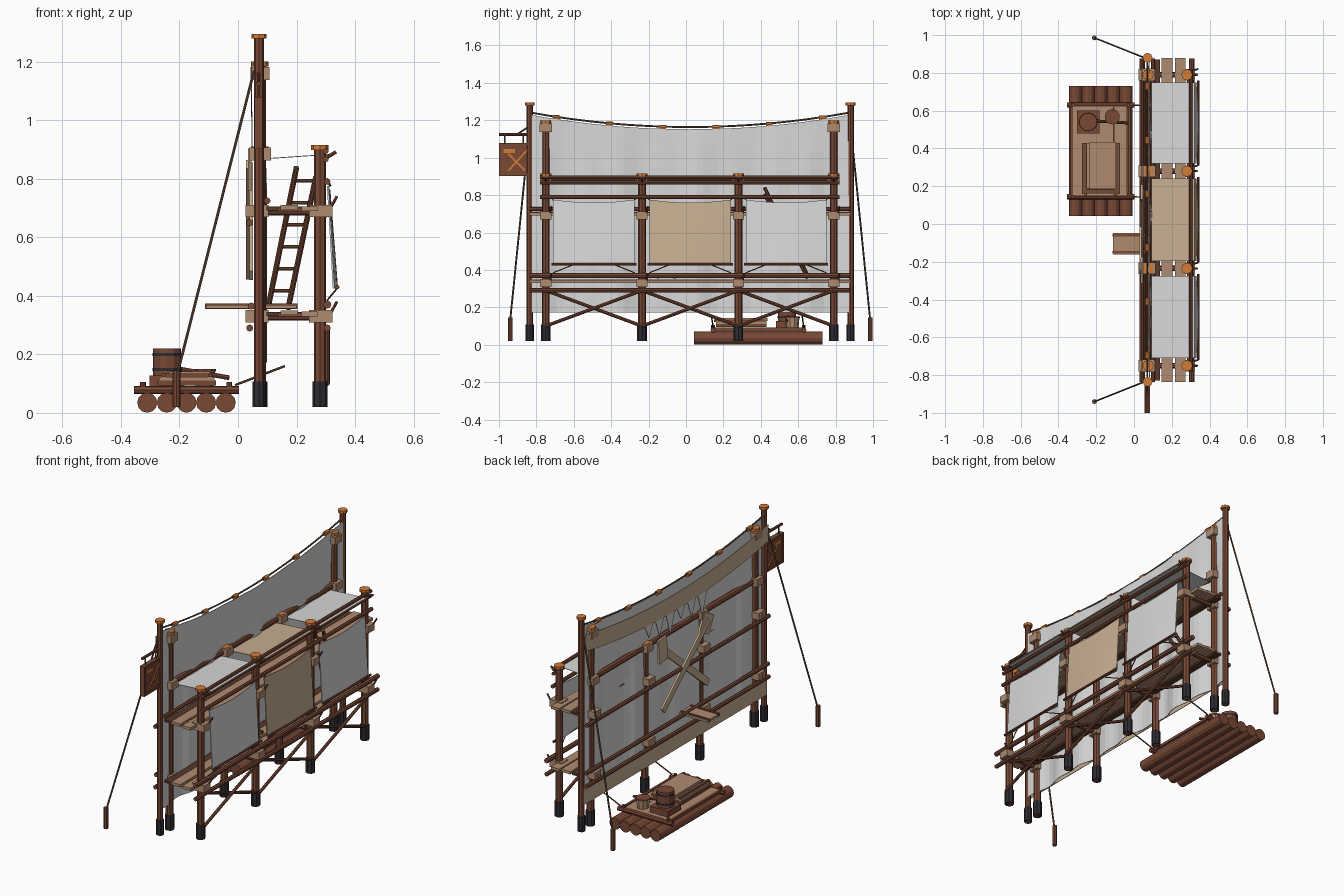
import bpy, bmesh, math
from mathutils import Vector, Matrix

if "Cube" in bpy.data.objects:
    bpy.data.objects.remove(bpy.data.objects["Cube"])


def material(name, r, g, b):
    m = bpy.data.materials.new(name)
    m.use_nodes = True
    m.diffuse_color = (r, g, b, 1)
    m.node_tree.nodes["Principled BSDF"].inputs["Base Color"].default_value = (r, g, b, 1)
    return m


WOOD = material("red brown wood", .19, .065, .036)
DARK = material("dark wood", .1, .04, .025)
PALE = material("pale wood", .43, .26, .16)
CUT = material("orange cut wood", .66, .2, .04)
GREY = material("grey cloth", .69, .69, .69)
TAN = material("tan cloth", .58, .43, .29)
IRON = material("black iron", .025, .025, .032)
ROPE = material("rope", .14, .08, .046)


def finish(name, bm, mat):
    bmesh.ops.recalc_face_normals(bm, faces=bm.faces)
    me = bpy.data.meshes.new(name)
    bm.to_mesh(me)
    bm.free()
    me.materials.append(mat)
    ob = bpy.data.objects.new(name, me)
    bpy.context.collection.objects.link(ob)
    return ob


def rod(name, a, b, r, mat, sides=8, r2=None):
    """Round timber or rope from a to b."""
    a, b = Vector(a), Vector(b)
    bm = bmesh.new()
    bmesh.ops.create_cone(bm, cap_ends=True, segments=sides, radius1=r,
                          radius2=r if r2 is None else r2, depth=(b - a).length)
    turn = (b - a).to_track_quat('Z', 'Y').to_matrix().to_4x4()
    bm.transform(Matrix.Translation((a + b) / 2) @ turn)
    return finish(name, bm, mat)


def box(name, c, size, mat):
    bm = bmesh.new()
    bmesh.ops.create_cube(bm, size=1)
    bm.transform(Matrix.Translation(c) @ Matrix.Diagonal((*size, 1)))
    return finish(name, bm, mat)


def board(name, a, b, width, thick, mat):
    """Board from a to b, its thickness facing x."""
    a, b = Vector(a), Vector(b)
    z = (b - a).normalized()
    x = (Vector((1, 0, 0)) - z * z.x).normalized()
    axes = Matrix((x, z.cross(x), z)).transposed().to_4x4()
    bm = bmesh.new()
    bmesh.ops.create_cube(bm, size=1)
    bm.transform(Matrix.Translation((a + b) / 2) @ axes
                 @ Matrix.Diagonal((thick, width, (b - a).length, 1)))
    return finish(name, bm, mat)


def cloth(name, point, nu, nv, mat, thick=.004):
    """Sheet with surface point(u, v), u and v from 0 to 1."""
    bm = bmesh.new()
    grid = [[bm.verts.new(point(i / nu, j / nv)) for j in range(nv + 1)] for i in range(nu + 1)]
    for i in range(nu):
        for j in range(nv):
            bm.faces.new((grid[i][j], grid[i + 1][j], grid[i + 1][j + 1], grid[i][j + 1]))
    ob = finish(name, bm, mat)
    mod = ob.modifiers.new("thickness", 'SOLIDIFY')
    mod.thickness, mod.offset = thick, 0
    return ob


def post(name, x, y, top, r=.021):
    rod(name, (x, y, .02), (x, y, top - .01), r, WOOD)
    rod(name + "_foot", (x, y, .02), (x, y, .108), r + .005, IRON)
    rod(name + "_cap", (x, y, top - .016), (x, y, top), r + .009, CUT)


BACK, FRONT = .075, .28
ROWS = (-.75, -.235, .28, .79)
LO, HI = -.835, .88

# Scaffold posts, lashing blocks and cross beams
for i, y in enumerate(ROWS):
    tall = i in (0, 3)
    post("back_post", BACK, y, 1.2 if tall else .91)
    post("front_post", FRONT, y, .915)
    for z in (.33, .69):
        rod("cross_beam", (.025, y, z), (.32, y, z), .015, WOOD)
        box("front_block", (.283, y, z), (.08, .06, .042), PALE)
        box("back_block", (.065, y, z), (.08, .06, .042), PALE)
        rod("peg", (.3, y + .02, z - .02), (.338, y + .03, z + .05), .005, WOOD)
    box("top_block", (.075, y, .885), (.075, .06, .045), PALE)
    rod("top_peg", (.29, y, .865), (.335, y, .892), .006, WOOD)
    if tall:
        box("upper_block", (.075, y, 1.16), (.065, .065, .045), PALE)

# Long rails: x, height, radius, reach beyond the end posts
for x, z, r, reach in ((BACK, .885, .018, .03), (.3, .895, .01, .03), (.3, .867, .01, .03),
                       (.305, .79, .011, .03), (.04, .65, .012, .087), (.04, .29, .012, .087),
                       (.305, .29, .012, .087), (.305, .37, .014, .087), (.045, .365, .012, .087),
                       (.1, .725, .011, .087)):
    rod("long_rail", (x, ROWS[0] - reach, z), (x, ROWS[3] + reach, z), r, WOOD)

# Decks
for z in (.342, .702):
    box("deck_plank", (.175, .022, z), (.06, 1.715, .016), PALE)
    box("deck_plank", (.245, .022, z - .004), (.055, 1.715, .016), PALE)
    box("deck_edge", (.118, .022, z - .004), (.04, 1.7, .014), DARK)

# Diagonal bracing, one cross per bay
for a, b in zip(ROWS, ROWS[1:]):
    rod("brace", (.305, a, .1), (.305, b, .29), .009, WOOD)
    rod("brace", (.29, a, .29), (.29, b, .1), .009, WOOD)

# Masts, stays and stakes
for y, sy in ((LO, -.94), (HI, .985)):
    post("mast", .072, y, 1.295, .017)
    rod("stay_rope", (.055, y, 1.17), (-.208, sy, .13), .005, ROPE, 6)
    rod("stake", (-.21, sy, .02), (-.21, sy, .145), .013, WOOD)


# Big wall sheet with hems
def crest(y):
    return 1.152 + .078 * ((y - .022) / .857) ** 2


def wall(u, v):
    y = LO + u * (HI - LO)
    z = .172 + v * (crest(y) - .172)
    fade = min(1, max(.1, (1.25 - z) * 2))
    return (.08 + fade * (.011 * math.sin(13 * y + 1) + .007 * math.sin(31 * y)), y, z)


def top_hem(u, v):
    y = LO + u * (HI - LO)
    return (.046, y, crest(y) - .14 + .1 * v)


cloth("wall_sheet", wall, 48, 12, GREY)
cloth("top_hem", top_hem, 24, 1, TAN)
box("bottom_hem", (.056, .022, .222), (.004, HI - LO, .09), TAN)

# Torn flaps below the hem
for k in range(6):
    y = .28 - k * .1
    drop = .09 + .03 * (k % 3)
    cloth("torn_flap", lambda u, v: (.048, y + (u - .5) * .09 * v, 1.03 - drop * (1 - v)), 1, 1, GREY)

# Head rope with knots
steps = 16
ys = [LO + (HI - LO) * k / steps for k in range(steps + 1)]
for a, b in zip(ys, ys[1:]):
    rod("head_rope", (.07, a, crest(a) + .012), (.07, b, crest(b) + .012), .005, ROPE, 6)
for k in range(6):
    y = -.695 + k * .285
    rod("rope_knot", (.07, y - .018, crest(y) + .008), (.07, y + .018, crest(y) + .008), .013, CUT)

# Awnings and hanging curtains, one per bay
for a, b, mat in zip(ROWS, ROWS[1:], (GREY, TAN, GREY)):
    a, b = a + .04, b - .04

    def awning(u, v):
        return (.085 + .235 * v, a + u * (b - a), .868 + .016 * v)

    def curtain(u, v):
        sag = .016 * math.sin(math.pi * u)
        bulge = .012 * math.sin(math.pi * u) * (1 - .5 * v)
        return (.327 - .02 * v + bulge, a + u * (b - a), .425 + v * (.35 - sag))

    cloth("awning", awning, 1, 1, mat, .003)
    cloth("curtain", curtain, 8, 5, mat, .006)
    rod("curtain_pole", (.34, a - .01, .43), (.34, b + .01, .43), .007, WOOD)
    for y, s in ((a, 1), (b, -1)):
        rod("curtain_tie", (.315, y, .775), (.305, y - .02 * s, .8), .004, ROPE, 6)
        rod("pole_tie", (.338, y + .1 * s, .425), (.305, y, .385), .003, ROPE, 6)

# Crossed repair boards on the rear
board("crossed_board", (.034, -.26, .85), (.034, .17, .47), .04, .012, TAN)
board("crossed_board", (.046, .17, .84), (.046, -.27, .47), .04, .012, TAN)
board("repair_patch", (.04, .17, .9), (.04, .16, .76), .08, .012, TAN)
board("repair_patch", (.04, -.27, .88), (.04, -.22, .78), .1, .012, TAN)

# Landing board through the wall
box("landing_board", (.045, -.105, .362), (.31, .115, .012), PALE)
for y in (-.15, -.06):
    box("landing_edge", (.045, y, .364), (.315, .012, .018), WOOD)

# Ladder between the decks
low, high = Vector((.105, .65, .37)), Vector((.2, .42, .84))
across = Vector((.066, 0, -.035))
for off in (Vector(), across):
    rod("ladder_rail", low + off * .4 + Vector((off.x * .6, 0, 0)), high + off, .01, WOOD)
for k in range(6):
    p = low.lerp(high, .1 + .16 * k)
    rod("ladder_rung", p, p + Vector((.066, 0, 0)), .006, WOOD)

# Hanging sign with painted strokes
rod("sign_arm", (.07, -1, 1.125), (.07, LO, 1.125), .008, WOOD)
rod("sign_strut", (.07, -.91, 1.12), (.07, LO, 1.17), .005, WOOD)
box("sign_panel", (.07, -.917, .99), (.018, .155, .17), WOOD)
for s in (-1, 1):
    rod("sign_cord", (.07, -.92 + s * .05, 1.075), (.07, -.92 + s * .05, 1.125), .004, ROPE, 6)
    box("sign_rim", (.07, -.917, .99 + s * .083), (.028, .165, .012), WOOD)
    box("sign_rim", (.07, -.917 + s * .077, .99), (.028, .012, .17), WOOD)
    x = .07 + s * .011
    board("painted_stroke", (x, -.95, .93), (x, -.85, 1.04), .009, .006, CUT)
    board("painted_stroke", (x, -.95, 1.02), (x, -.86, .93), .009, .006, CUT)
    box("painted_bar", (x, -.945, 1.035), (.006, .06, .022), CUT)

# Raft: logs, cross logs, deck
for k in range(5):
    x = -.31 + k * .067
    rod("raft_log", (x, .042, .035), (x, .73, .035), .0345, WOOD, 12)
for y in (.145, .63):
    rod("raft_cross_log", (-.355, y, .078), (.003, y, .078), .014, WOOD)
    for x in (-.325, -.03):
        rod("raft_peg", (x, y, .07), (x, y, .105), .01, WOOD)
    rod("mooring_rope", (-.01, y, .095), (.16, y - .01, .16), .004, ROPE, 6)
for k in range(4):
    box("raft_plank", (-.2875 + k * .072, .388, .081), (.071, .47, .018), PALE)
for x in (-.33, -.025):
    box("raft_side", (x, .388, .085), (.014, .48, .016), WOOD)

# Raft cargo
box("cargo_base", (-.175, .295, .102), (.2, .27, .016), WOOD)
box("cargo_board", (-.175, .295, .117), (.19, .27, .012), PALE)
box("cargo_board", (-.165, .31, .135), (.14, .25, .014), PALE)
for x in (-.255, -.095):
    box("cargo_slat", (x, .29, .128), (.014, .28, .012), WOOD)
for y in (.172, .185):
    box("cargo_batten", (-.175, y, .128), (.17, .01, .012), WOOD)
box("barrel_crate", (-.243, .54, .11), (.12, .12, .036), WOOD)
rod("barrel", (-.243, .54, .125), (-.243, .54, .22), .048, WOOD, 12)
for z in (.148, .2):
    rod("barrel_hoop", (-.243, .54, z - .005), (-.243, .54, z + .005), .05, IRON, 12)
rod("tub", (-.115, .568, .092), (-.115, .568, .142), .034, PALE, 10, .038)
rod("tub_lid", (-.115, .568, .142), (-.115, .568, .15), .041, WOOD, 10)
rod("oar", (-.2, .545, .15), (-.03, .535, .12), .008, WOOD)
